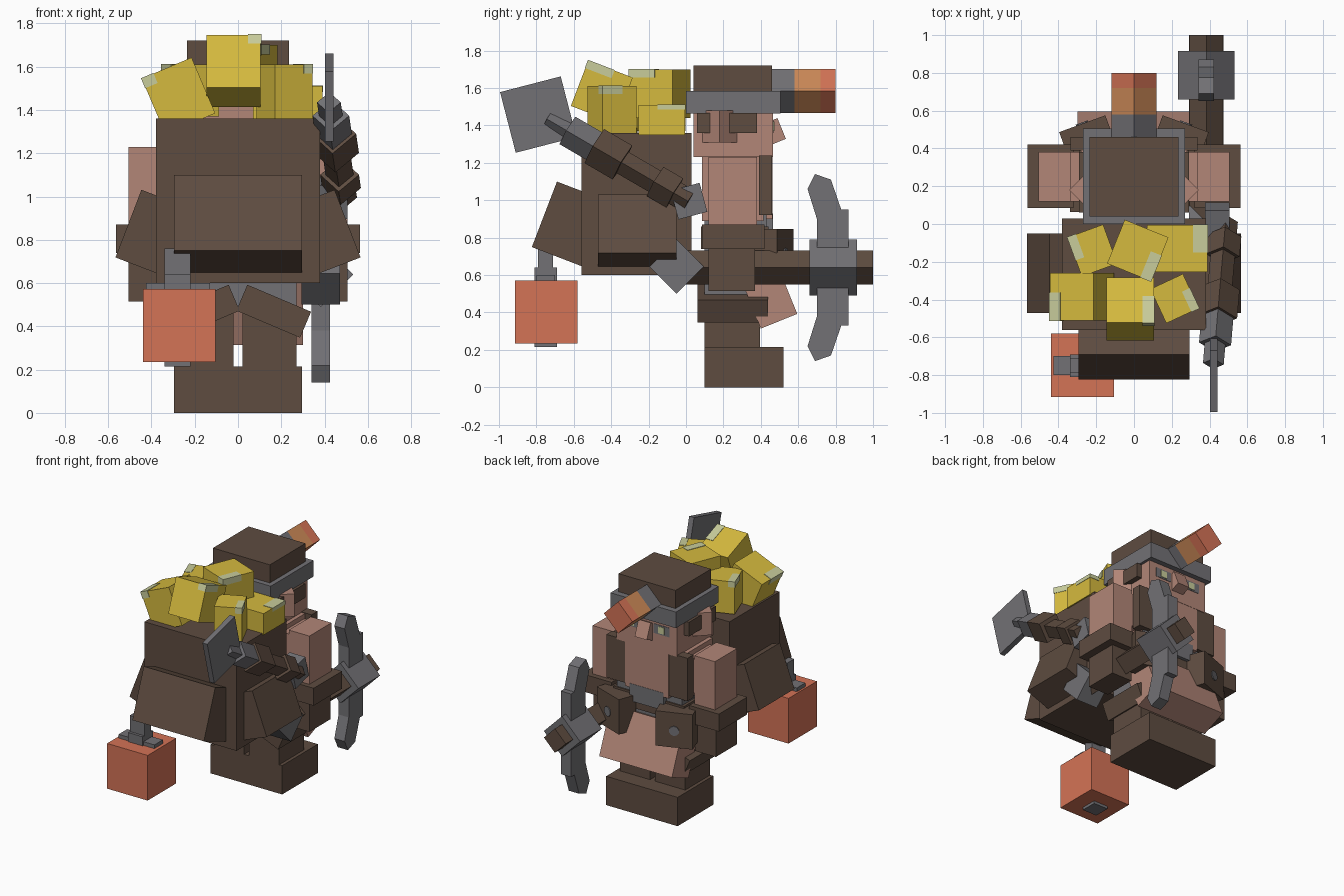
import bpy, bmesh, math
from mathutils import Vector, Matrix, Euler

if "Cube" in bpy.data.objects:
    bpy.data.objects.remove(bpy.data.objects["Cube"])


def material(name, r, g, b):
    lin = [((c / 255 + 0.055) / 1.055) ** 2.4 for c in (r, g, b)]
    m = bpy.data.materials.new(name)
    m.diffuse_color = (*lin, 1)
    m.use_nodes = True
    m.node_tree.nodes["Principled BSDF"].inputs["Base Color"].default_value = m.diffuse_color
    return m


BROWN = material("brown leather", 94, 76, 64)
SKIN = material("skin", 178, 134, 119)
GREY = material("iron grey", 114, 113, 117)
GOLD = material("gold", 213, 186, 62)
PALE = material("pale glint", 200, 204, 155)
RED = material("lamp red", 212, 115, 86)
ORANGE = material("candle orange", 205, 138, 88)


def finish(name, bm, mat):
    bmesh.ops.recalc_face_normals(bm, faces=bm.faces)
    me = bpy.data.meshes.new(name)
    bm.to_mesh(me)
    bm.free()
    me.materials.append(mat)
    ob = bpy.data.objects.new(name, me)
    bpy.context.collection.objects.link(ob)
    return ob


def box(name, mat, center, size, rot=(0, 0, 0), offset=(0, 0, 0)):
    """Box with rotation in degrees; offset is in the rotated frame."""
    bm = bmesh.new()
    bmesh.ops.create_cube(bm, size=1)
    e = Euler([math.radians(a) for a in rot])
    mw = (Matrix.Translation(center) @ e.to_matrix().to_4x4()
          @ Matrix.Translation(offset) @ Matrix.Diagonal((*size, 1)))
    bm.transform(mw)
    return finish(name, bm, mat)


def span(name, mat, x, y, z):
    c = [(a + b) / 2 for a, b in (x, y, z)]
    return box(name, mat, c, [abs(b - a) for a, b in (x, y, z)])


def diamond(name, mat, p, q, r):
    """Four-sided bar on edge, running from p to q."""
    p, q = Vector(p), Vector(q)
    d = q - p
    bm = bmesh.new()
    bmesh.ops.create_cone(bm, cap_ends=True, segments=4, radius1=r, radius2=r, depth=d.length)
    # put the corners on the local axes
    v = bm.verts[:][0].co
    a = math.atan2(v.y, v.x)
    side = d.cross(Vector((0, 0, 1))).normalized()
    up = side.cross(d).normalized()
    m = Matrix((side, up, d.normalized())).transposed().to_4x4()
    bm.transform(Matrix.Translation((p + q) / 2) @ m @ Matrix.Rotation(-a, 4, 'Z'))
    return finish(name, bm, mat)


# boots and legs
span("boots", BROWN, (-.295, .295), (.10, .52), (0, .215))
for s, side in ((1, "right"), (-1, "left")):
    span(side + "_leg", BROWN, (s * .02, s * .27), (.10, .395), (.215, .52))
    box(side + "_skirt_flap", BROWN, (s * .165, .25, .47), (.32, .375, .13), (0, s * 23, 0))

# torso, leather apron and buckle
span("mail_shirt", GREY, (-.27, .27), (.10, .43), (.49, .92))
span("chest", SKIN, (-.28, .28), (.085, .415), (.89, 1.235))
box("apron", SKIN, (.0, .43, .52), (.6, .21, .36), (22, 0, 0))
span("belt", BROWN, (-.29, .29), (.08, .44), (.74, .86))
span("buckle", GREY, (-.14, .14), (.40, .465), (.80, .93))
span("beard", SKIN, (-.18, .18), (.38, .463), (.90, 1.30))

for s, side in ((1, "right"), (-1, "left")):
    # arms with cuffs and gloves
    span(side + "_arm", SKIN, (s * .335, s * .505), (.12, .38), (.85, 1.23))
    span(side + "_cuff", BROWN, (s * .32, s * .565), (.085, .42), (.74, .87))
    span(side + "_glove", BROWN, (s * .335, s * .505), (.12, .37), (.515, .74))
    span(side + "_shoulder", SKIN, (s * .26, s * .34), (.12, .38), (.95, 1.2))
    # backpack strap and hip pouch
    span(side + "_strap", BROWN, (s * .18, s * .335), (.39, .46), (.92, 1.24))
    box(side + "_pouch", BROWN, (s * .25, .465, .715), (.26, .14, .26), (0, 0, -s * 20))
    bm = bmesh.new()
    bmesh.ops.create_cone(bm, cap_ends=True, segments=10, radius1=.036, radius2=.036, depth=.008)
    bm.transform(Matrix.Translation((s * .25, .465, .71))
                 @ Matrix.Rotation(math.radians(-s * 20), 4, 'Z')
                 @ Matrix.Translation((0, .073, 0)) @ Matrix.Rotation(math.pi / 2, 4, 'X'))
    finish(side + "_pouch_button", bm, GREY)
    # ears, hair and eyes
    box(side + "_ear", SKIN, (s * .25, .18, 1.395), (.13, .13, .17), (0, 0, 45))
    span(side + "_hair", BROWN, (s * .2, s * .29), (.06, .38), (1.36, 1.466))
    span(side + "_eye_socket", GREY, (s * .06, s * .19), (.46, .468), (1.36, 1.43))
    span(side + "_eye", PALE, (s * .10, s * .15), (.46, .472), (1.37, 1.42))

# head and nose
span("head", SKIN, (-.25, .25), (.04, .465), (1.23, 1.47))
box("nose", SKIN, (0, .465, 1.365), (.10, .10, .12), (22, 0, 0))

# helmet with candle
span("helmet_brim", GREY, (-.27, .27), (0, .505), (1.465, 1.585))
span("helmet_crown", BROWN, (-.235, .235), (.04, .46), (1.58, 1.72))
for name, mat, a, b in (("candle_holder", GREY, .45, .58),
                        ("candle_body", ORANGE, .58, .72), ("candle_tip", RED, .72, .80)):
    diamond(name, mat, (0, a, 1.585), (0, b, 1.585), .118)

# backpack with slanted pockets
span("backpack", BROWN, (-.38, .38), (-.56, .03), (.60, 1.36))
box("back_pocket", BROWN, (0, -.617, .871), (.59, .30, .375), (-21, 0, 0))
for s, side in ((1, "right"), (-1, "left")):
    box(side + "_pocket", BROWN, (s * .413, -.26, .839), (.20, .42, .335), (0, -s * 21, 0))

# gold nuggets with pale glints on one top edge
nuggets = [
    ((-.22, -.14, 1.49), (.20, .22, .24), (0, 0, 20), (-1, 1)),
    ((.02, -.14, 1.57), (.25, .25, .26), (0, 0, -22), (1, -1)),
    ((.23, -.13, 1.43), (.32, .25, .16), (0, 0, 0), (1, 1)),
    ((-.275, -.385, 1.465), (.25, .25, .28), (0, -23, 0), (-1, -1)),
    ((-.02, -.45, 1.58), (.25, .255, .26), (-21, 0, 0), (1, -1)),
    ((.215, -.395, 1.485), (.19, .20, .25), (0, 0, 25), (1, -1)),
]
for i, (c, size, rot, (sx, sy)) in enumerate(nuggets):
    box(f"gold_nugget_{i + 1}", GOLD, c, size, rot)
    g = (size[0] * .25, size[1] * .6, size[2] * .18)
    off = (sx * (size[0] - g[0] + .006) / 2, sy * (size[1] - g[1] + .006) / 2,
           (size[2] - g[2] + .006) / 2)
    box(f"glint_{i + 1}", PALE, c, g, rot, off)

# hanging lamp
span("lamp", RED, (-.44, -.105), (-.915, -.58), (.235, .572))
span("lamp_base", GREY, (-.34, -.22), (-.81, -.69), (.215, .25))
span("lamp_collar", GREY, (-.34, -.22), (-.81, -.69), (.57, .64))
span("lamp_hook", GREY, (-.34, -.22), (-.79, -.71), (.60, .76))
span("lamp_cross_plate", GREY, (-.425, -.13), (-.80, -.70), (.57, .60))

# pickaxe held in the right hand
AX, AZ = .3825, .64
diamond("pickaxe_handle", BROWN, (AX, -.02, AZ), (AX, 1.0, AZ), .09)
diamond("pickaxe_head", GREY, (AX, .66, AZ), (AX, .915, AZ), .15)
box("pickaxe_pommel", GREY, (AX, -.05, .645), (.18, .205, .205), (45, 0, 0))
blade = [(.70, 0), (.70, .26), (.65, .42), (.69, .50), (.775, .47), (.83, .31), (.87, .31), (.87, 0)]
for s, side in ((1, "upper"), (-1, "lower")):
    bm = bmesh.new()
    f = bm.faces.new([bm.verts.new((AX - .042, y, AZ + s * z)) for y, z in blade])
    ext = bmesh.ops.extrude_face_region(bm, geom=[f])["geom"]
    bmesh.ops.translate(bm, vec=(.084, 0, 0), verts=[v for v in ext if isinstance(v, bmesh.types.BMVert)])
    finish(f"pickaxe_{side}_blade", bm, GREY)

# shovel strapped to the pack
P, Q = Vector((.485, .016, .995)), Vector((.42, -.74, 1.435))
for name, mat, a, b, r in (("shovel_handle", BROWN, 0, .75, .065),
                           ("shovel_lower_ring", BROWN, .10, .24, .09),
                           ("shovel_upper_ring", BROWN, .47, .67, .105),
                           ("shovel_socket", GREY, .67, .86, .085),
                           ("shovel_neck", GREY, .82, 1.0, .055)):
    diamond(name, mat, P.lerp(Q, a), P.lerp(Q, b), r)
box("shovel_blade", GREY, (.4225, -.79, 1.458), (.04, .335, .335), (14.5, 0, 0))
box("shovel_pommel", GREY, (.44, .016, .995), (.13, .16, .16), (15, 0, 0))
